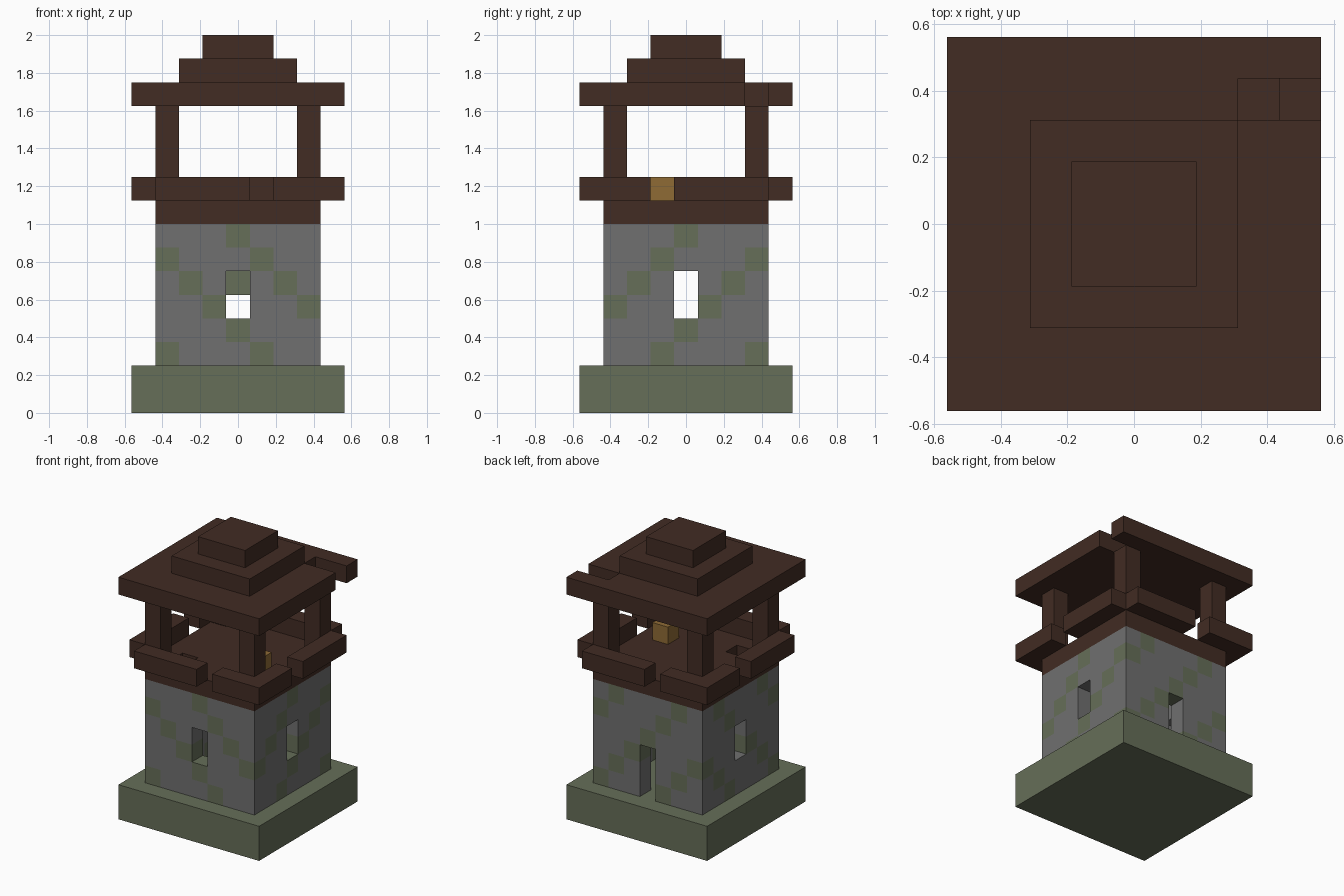
import bpy, bmesh
from mathutils import Vector

U = 0.125      # edge length of one building block
MID = 4        # block index on the centre line

cube = bpy.data.objects.get("Cube")
if cube:
    bpy.data.objects.remove(cube, do_unlink=True)


def material(name, rgb):
    m = bpy.data.materials.new(name)
    m.use_nodes = True
    m.diffuse_color = (*rgb, 1)
    m.node_tree.nodes["Principled BSDF"].inputs["Base Color"].default_value = (*rgb, 1)
    return m


STONE = material("grey stone", (0.162, 0.162, 0.162))
MOSS = material("moss green", (0.133, 0.156, 0.098))
WOOD = material("dark wood", (0.054, 0.025, 0.017))
GOLD = material("golden brown", (0.275, 0.147, 0.036))


def block(xs, ys, zs):
    """All blocks in three inclusive index ranges."""
    span = lambda r: range(r[0], r[1] + 1)
    return {(x, y, z) for x in span(xs) for y in span(ys) for z in span(zs)}


def square(margin, zs):
    side = (margin, 2 * MID - margin)
    return block(side, side, zs)


def turned(cells):
    """The same blocks after half a turn about the vertical axis."""
    return {(2 * MID - x, 2 * MID - y, z) for x, y, z in cells}


def build(name, cells, mats, rule=lambda c: 0):
    """Mesh the outer faces of a set of blocks and merge flat areas."""
    bm = bmesh.new()
    verts = {}

    def vert(p):
        key = tuple(round(v) for v in p)
        if key not in verts:
            x, y, z = key
            verts[key] = bm.verts.new(((x - MID - 0.5) * U, (y - MID - 0.5) * U, z * U))
        return verts[key]

    for c in sorted(cells):
        for axis in range(3):
            for sign in (0, 1):
                near = list(c)
                near[axis] += 2 * sign - 1
                if tuple(near) in cells:
                    continue
                p, a, b = Vector(c), Vector((0, 0, 0)), Vector((0, 0, 0))
                p[axis] += sign
                a[(axis + 1) % 3] = 1
                b[(axis + 2) % 3] = 1
                ring = [p, p + a, p + a + b, p + b]
                if not sign:
                    ring.reverse()
                face = bm.faces.new([vert(q) for q in ring])
                face.material_index = rule(c)
    bmesh.ops.dissolve_limit(bm, angle_limit=0.01, verts=bm.verts[:],
                             edges=bm.edges[:], delimit={'MATERIAL', 'NORMAL'})
    mesh = bpy.data.meshes.new(name)
    bm.to_mesh(mesh)
    bm.free()
    for m in mats:
        mesh.materials.append(m)
    obj = bpy.data.objects.new(name, mesh)
    bpy.context.collection.objects.link(obj)
    return obj


# Mossy foundation
build("foundation", square(0, (0, 1)), [MOSS])

# Hollow stone walls with three windows, a back door and diagonal moss
walls = square(1, (2, 7)) - square(2, (2, 7))
walls -= block((MID, MID), (1, 1), (4, 5))
walls -= block((1, 1), (MID, MID), (4, 5)) | block((7, 7), (MID, MID), (4, 5))
walls -= block((MID, MID), (7, 7), (2, 4))
build("tower_walls", walls, [STONE, MOSS],
      lambda c: int((c[0] - c[1] + c[2]) % 4 == 2))

# Lookout floor with a hatch
build("lookout_floor", square(1, (8, 8)) - {(2, 2, 8)}, [WOOD])

# Railings, repeated by half a turn
corner = block((6, 8), (0, 0), (9, 9)) | block((8, 8), (0, 2), (9, 9))
long_rail = block((1, 4), (0, 0), (9, 9))
side_rail = block((8, 8), (4, 7), (9, 9))
for part, cells in (("corner_railing", corner), ("long_railing", long_rail),
                    ("side_railing", side_rail)):
    build(part + "_front", cells, [WOOD])
    build(part + "_back", turned(cells), [WOOD])

# Corner posts
for x, side in ((1, "right"), (7, "left")):
    for y, end in ((1, "front"), (7, "back")):
        build(f"post_{end}_{side}", block((x, x), (y, y), (9, 12)), [WOOD])

# Small crate on the lookout floor
build("crate", {(6, 3, 9)}, [GOLD])

# Stepped roof with a broken notch near one corner
build("roof_eaves", square(0, (13, 13)) - block((7, 8), (7, 7), (13, 13)), [WOOD])
build("roof_middle", square(2, (14, 14)), [WOOD])
build("roof_top", square(3, (15, 15)), [WOOD])
